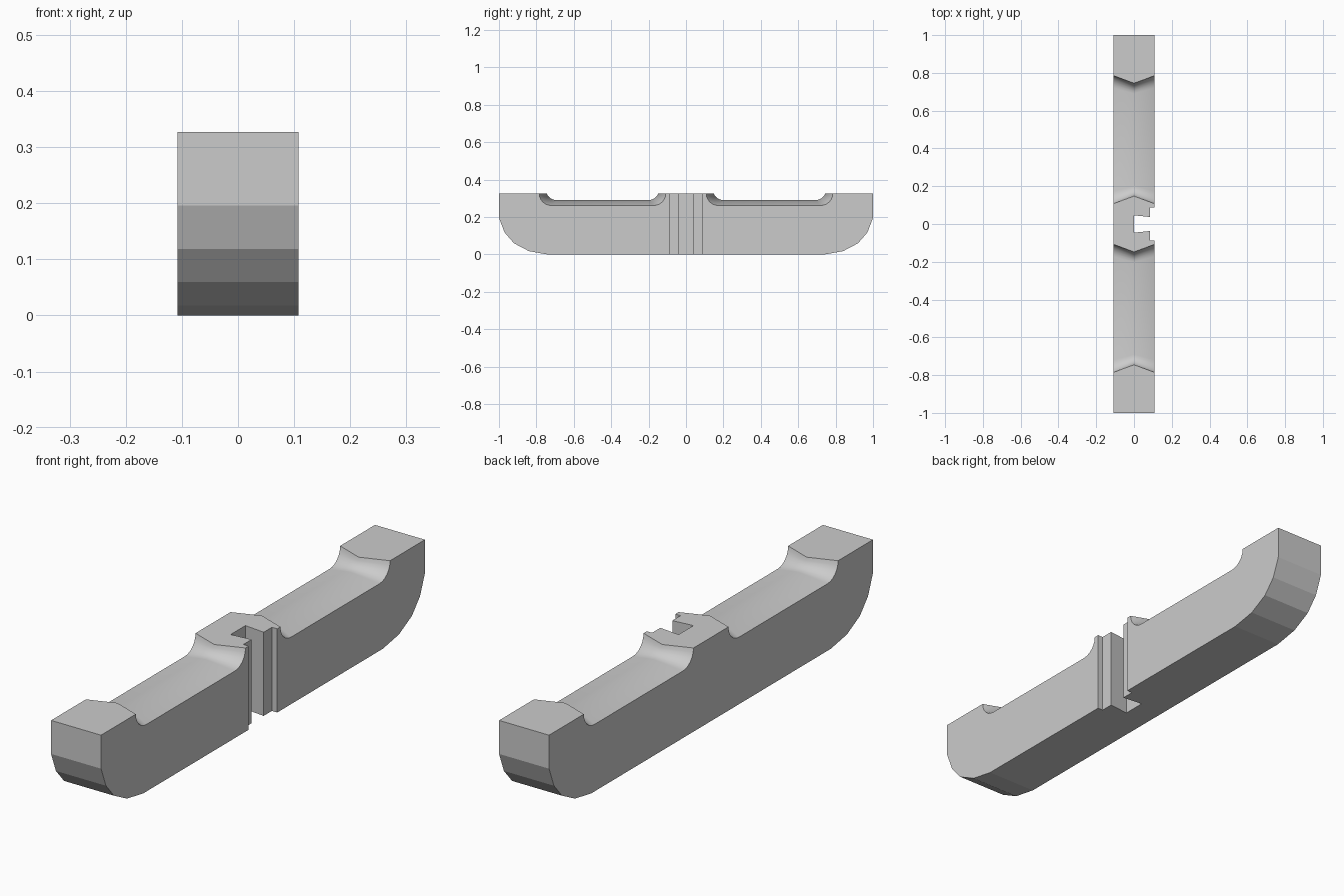
import bpy, bmesh
from math import sin, cos, pi

if "Cube" in bpy.data.objects:
    bpy.data.objects.remove(bpy.data.objects["Cube"])

W, H, ARC = 0.108, 0.327, 6


def recess(c0, c1, radius, cz):
    """Top groove outline in +y: concave fillet, flat floor, concave fillet."""
    # start each fillet where it meets the top plane
    a0 = math_asin((cz - H) / radius)
    angles = [a0 + (pi / 2 - a0) * i / ARC for i in range(ARC + 1)]
    near = [(c0 - radius * cos(a), cz - radius * sin(a)) for a in angles]
    far = [(c1 + radius * cos(a), cz - radius * sin(a)) for a in reversed(angles)]
    return near + far


def math_asin(v):
    from math import asin
    return asin(v)


def profile(groove):
    """Full closed y-z outline, mirrored front to back."""
    half = groove + [(1, H), (1, 0.196), (0.97, 0.118), (0.92, 0.06),
                     (0.84, 0.018), (0.74, 0)]
    return half + [(-y, z) for y, z in reversed(half)]


def make_object(name, bm):
    bmesh.ops.recalc_face_normals(bm, faces=bm.faces[:])
    mesh = bpy.data.meshes.new(name)
    bm.to_mesh(mesh)
    bm.free()
    ob = bpy.data.objects.new(name, mesh)
    bpy.context.collection.objects.link(ob)
    return ob


# Rocker body: three outlines, the groove shallower along the centre ridge
side = profile(recess(0.173, 0.72, 0.065, H))
ridge = profile(recess(0.203, 0.69, 0.06, 0.35))
bm = bmesh.new()
rings = [[bm.verts.new((x, y, z)) for y, z in pts]
         for x, pts in ((-W, side), (0, ridge), (W, side))]
n, g = len(side), 2 * ARC + 1
for a, b in zip(rings, rings[1:]):
    for i in range(n):
        j = (i + 1) % n
        f = bm.faces.new((a[i], a[j], b[j], b[i]))
        f.smooth = i < g or n - 1 - g <= i < n - 1
bm.faces.new(rings[0])
bm.faces.new(rings[-1])
body = make_object("crossbar_body", bm)

# Joint slot: dovetailed notch with a wide shallow step, cut full height
half_slot = [(0, 0.046), (0.085, 0.037), (0.085, 0.088), (0.2, 0.088)]
outline = half_slot + [(x, -y) for x, y in reversed(half_slot)]
bm = bmesh.new()
base = bm.faces.new([bm.verts.new((x, y, -0.1)) for x, y in outline])
ext = bmesh.ops.extrude_face_region(bm, geom=[base])
bmesh.ops.translate(bm, vec=(0, 0, 0.6),
                    verts=[v for v in ext["geom"] if isinstance(v, bmesh.types.BMVert)])
cutter = make_object("slot_cutter", bm)
cutter.hide_render = True

mod = body.modifiers.new("slot", "BOOLEAN")
mod.operation, mod.solver, mod.object = "DIFFERENCE", "EXACT", cutter
bpy.context.view_layer.objects.active = body
body.select_set(True)
bpy.ops.object.modifier_apply(modifier=mod.name)
bpy.data.objects.remove(cutter)
